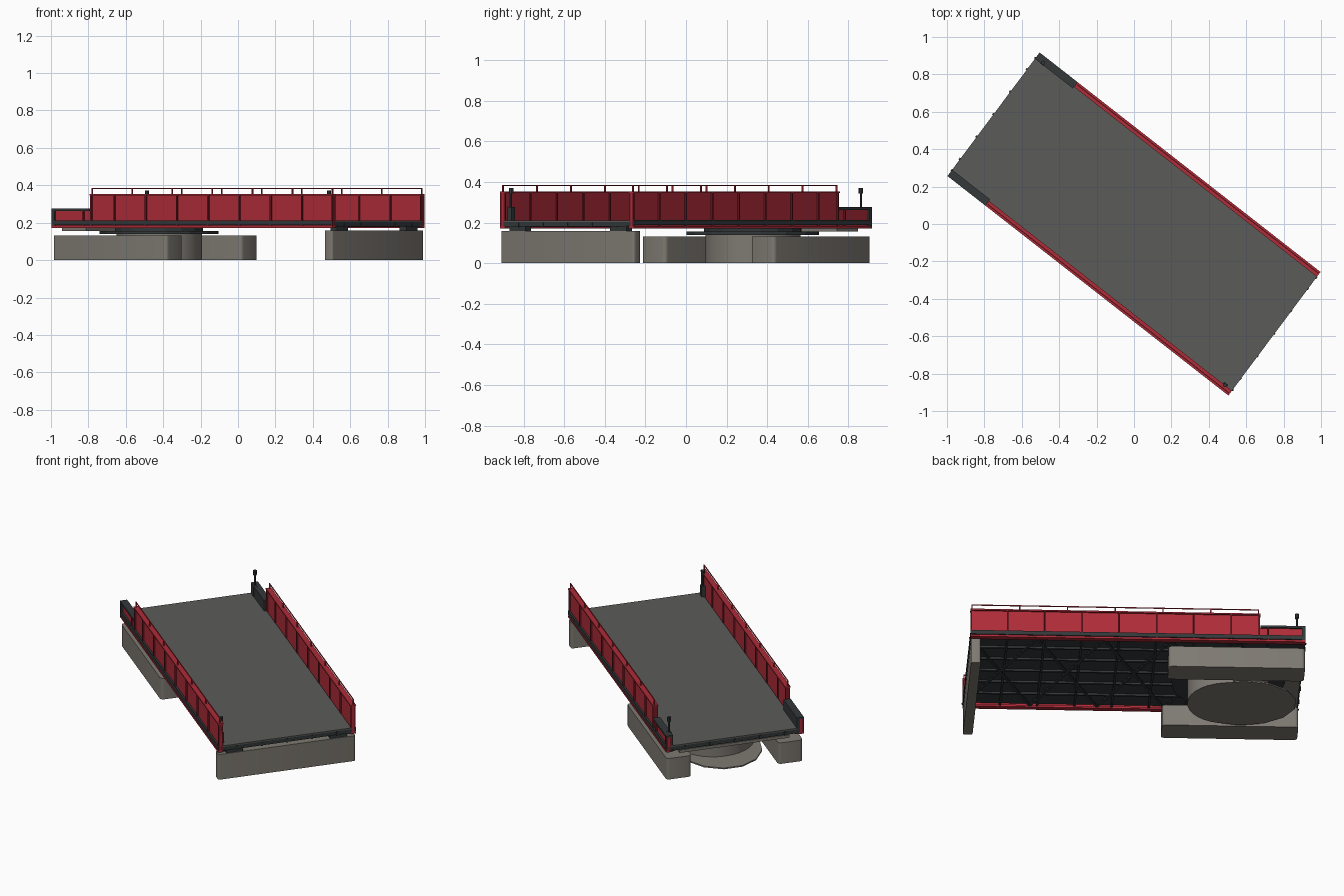
import bpy, bmesh, math
from mathutils import Matrix, Vector

if "Cube" in bpy.data.objects:
    bpy.data.objects.remove(bpy.data.objects["Cube"])

# The bridge is built along local x, then laid diagonally across the ground
LAY = Matrix(((0.788, 0.598, 0, 0), (-0.6157, 0.8016, 0, 0), (0, 0, 1, 0), (0, 0, 0, 1)))
L, W = 0.953, 0.412


def material(name, r, g, b):
    m = bpy.data.materials.new(name)
    m.diffuse_color = (r, g, b, 1)
    m.use_nodes = True
    m.node_tree.nodes["Principled BSDF"].inputs["Base Color"].default_value = m.diffuse_color
    return m


RED = material("red_paint", 0.42, 0.025, 0.04)
TRIM = material("dark_red_paint", 0.2, 0.012, 0.02)
DARK = material("dark_steel", 0.035, 0.04, 0.042)
ROAD = material("asphalt", 0.105, 0.105, 0.1)
STONE = material("concrete", 0.21, 0.195, 0.17)


def finish(name, bm, mat, smooth=False):
    bmesh.ops.transform(bm, matrix=LAY, verts=bm.verts)
    bmesh.ops.recalc_face_normals(bm, faces=bm.faces)
    me = bpy.data.meshes.new(name)
    bm.to_mesh(me)
    bm.free()
    me.materials.append(mat)
    ob = bpy.data.objects.new(name, me)
    bpy.context.collection.objects.link(ob)
    if smooth:
        bpy.context.view_layer.objects.active = ob
        ob.select_set(True)
        bpy.ops.object.shade_smooth_by_angle(angle=math.radians(40))
        ob.select_set(False)
    return ob


def boxes(name, mat, items, mirror=False, round_ends=0):
    """Each item is (x0, x1, y0, y1, z0, z1); mirror repeats it on the other side."""
    bm = bmesh.new()
    for x0, x1, y0, y1, z0, z1 in items:
        for s in ((1, -1) if mirror else (1,)):
            m = Matrix.Translation(((x0 + x1) / 2, s * (y0 + y1) / 2, (z0 + z1) / 2))
            m = m @ Matrix.Diagonal((x1 - x0, y1 - y0, z1 - z0, 1))
            bmesh.ops.create_cube(bm, size=1, matrix=m)
    if round_ends:
        up = [e for e in bm.edges if abs(e.verts[0].co.z - e.verts[1].co.z) > 0.05]
        bmesh.ops.bevel(bm, geom=up, offset=round_ends, segments=4, profile=0.5, affect='EDGES')
    return finish(name, bm, mat, bool(round_ends))


def disc(name, mat, x, y, rx, ry, z0, z1, sides):
    bm = bmesh.new()
    m = Matrix.Translation((x, y, (z0 + z1) / 2)) @ Matrix.Diagonal((rx, ry, z1 - z0, 1))
    bmesh.ops.create_cone(bm, cap_ends=True, segments=sides, radius1=1, radius2=1, depth=1, matrix=m)
    return finish(name, bm, mat, sides > 20)


def bars(name, mat, pairs, z, width, height):
    bm = bmesh.new()
    for a, b in pairs:
        a, b = Vector((*a, z)), Vector((*b, z))
        d = b - a
        m = Matrix.Translation((a + b) / 2) @ Matrix.Rotation(math.atan2(d.y, d.x), 4, 'Z')
        bmesh.ops.create_cube(bm, size=1, matrix=m @ Matrix.Diagonal((d.length, width, height, 1)))
    return finish(name, bm, mat)


# Road deck with dark underside and end beams
boxes("road_deck", ROAD, [(-L, L, -0.385, 0.385, 0.203, 0.211)])
boxes("deck_underside", DARK, [(-L + .004, L - .004, -0.385, 0.385, 0.196, 0.203)])
ends = [(-L, -L + .02, -0.39, 0.39, 0.18, 0.203), (L - .02, L, -0.39, 0.39, 0.18, 0.203)]
ends += [(s * L - .006, s * L + .003, y - .006, y + .006, 0.178, 0.2)
         for s in (-1, 1) for y in (-.3, -.15, 0, .15, .3)]
boxes("end_beams", DARK, ends)

# Side girders: tall web, low web near the swinging end, flanges
step, HI = 2 * L / 9, -0.688
boxes("girder_web", RED, [(HI, L, 0.39, 0.401, 0.175, 0.35), (-L, HI, 0.39, 0.401, 0.175, 0.265)], True)
boxes("girder_flanges", RED, [(HI - .008, L, 0.38, W, 0.345, 0.353), (-L, L, 0.38, W, 0.172, 0.184)], True)
ribs = []
for i in range(10):
    x = min(max(-L + i * step, -L + .004), L - .004)
    ribs.append((x - .004, x + .004, 0.382, 0.41, 0.184, 0.345 if x > HI else 0.265))
ribs.append((HI - .004, HI + .004, 0.382, 0.41, 0.184, 0.345))
boxes("girder_stiffeners", TRIM, ribs, True)
boxes("side_kerb", DARK, [(-L, L, 0.401, W, 0.188, 0.213)], True)

# Dark capping of the low girder section
boxes("low_girder_cap", DARK, [(-L, HI - .008, 0.37, W, 0.263, 0.276),
                               (-L, HI - .008, 0.37, 0.389, 0.211, 0.263),
                               (-L, -L + .02, 0.37, W, 0.175, 0.263)], True)

# Handrail on the tall girder
rail = [(HI, L - .006, 0.397, 0.402, 0.381, 0.386)]
for i in range(7):
    x = HI + .003 + i * (L - .012 - HI) / 6
    rail.append((x - .003, x + .003, 0.396, 0.403, 0.35, 0.384))
boxes("handrail", RED, rail, True)

# Signal lamps at two opposite corners
for n, s in (("rear", -1), ("front", 1)):
    x, y = s * 0.905, -s * 0.38
    boxes(n + "_lamp_box", DARK, [(x - .014, x + .014, y - .012, y + .012, 0.21, 0.277)])
    disc(n + "_lamp_mast", DARK, x, y, .005, .005, 0.27, 0.345, 8)
    disc(n + "_lamp_head", DARK, x, y, .011, .011, 0.343, 0.371, 8)

# Underside framing: cross beams, stringers and X bracing
boxes("cross_beams", DARK, [(-L + i * step - .006, -L + i * step + .006, -.39, .39, 0.178, 0.198)
                            for i in range(1, 9)])
boxes("stringers", DARK, [(-L, L, y - .006, y + .006, 0.184, 0.198) for y in (-.26, -.13, 0, .13, .26)])
pairs = []
for i in range(5):
    x0 = -L + i * 2 * L / 5
    x1 = x0 + 2 * L / 5
    pairs += [((x0, -.38), (x1, .38)), ((x0, .38), (x1, -.38))]
bars("x_bracing", DARK, pairs, 0.181, 0.014, 0.008)

# Pivot pier: footing, shaft, turntable, nose plate and two fenders
disc("pivot_footing", STONE, -0.615, 0, .31, .25, 0, 0.008, 14)
disc("pivot_shaft", STONE, -0.535, 0, .232, .232, 0, 0.142, 32)
disc("turntable", DARK, -0.535, 0, .325, .325, 0.14, 0.155, 16)
disc("turntable_ring", DARK, -0.535, 0, .24, .24, 0.155, 0.197, 16)
boxes("nose_plate", STONE, [(-0.945, -0.78, -.33, .33, 0.155, 0.173)])
boxes("pivot_fenders", STONE, [(-0.95, -0.175, 0.26, 0.408, 0, 0.132)], True, 0.02)

# Landing abutment with bearings
boxes("abutment", STONE, [(0.895, 0.95, -.41, .41, 0, 0.158)], False, 0.012)
boxes("bearings", DARK, [(0.9, 0.945, 0.26, 0.36, 0.157, 0.182)], True)
